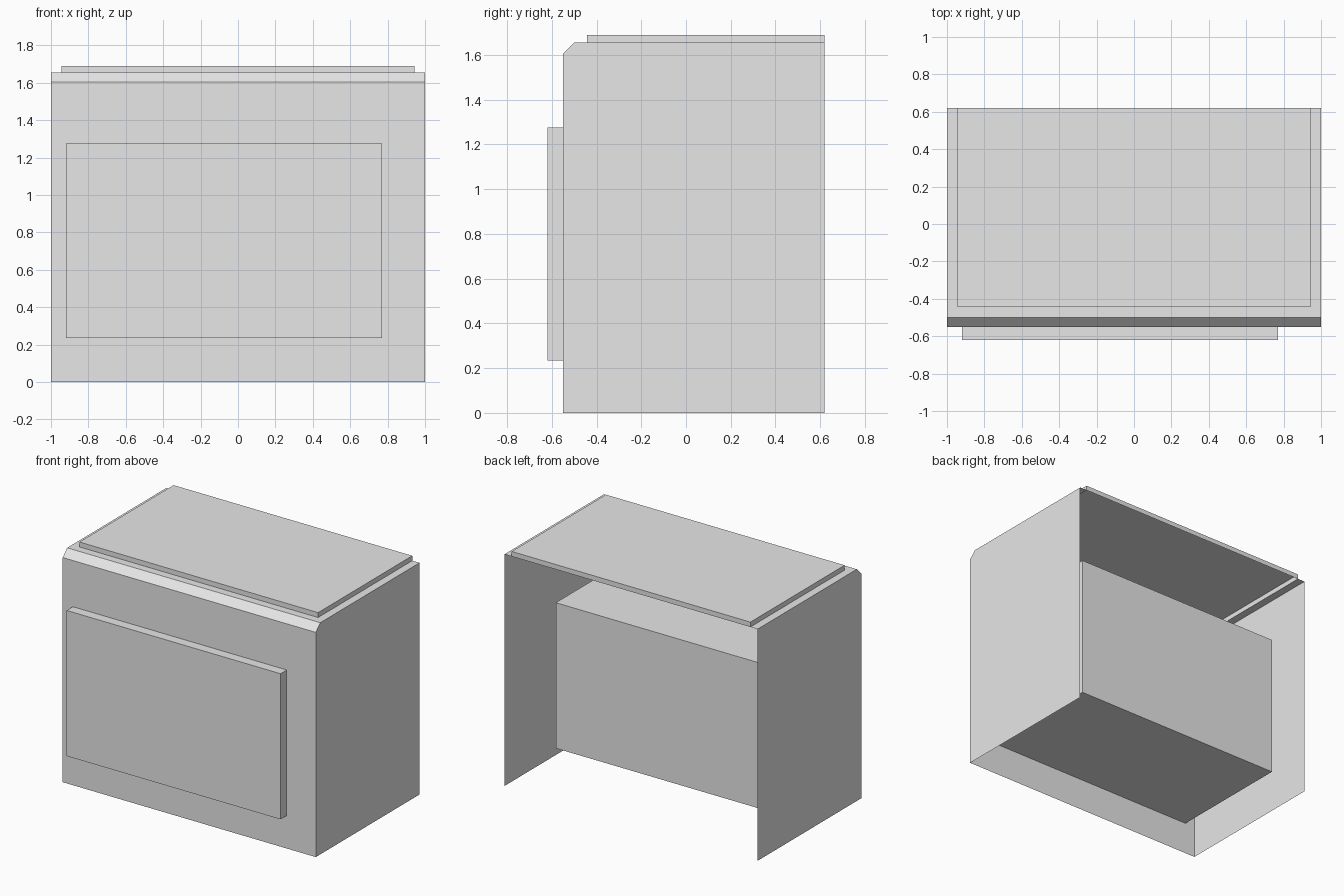
import bpy, bmesh
from mathutils import Vector

cube = bpy.data.objects.get("Cube")
if cube:
    bpy.data.objects.remove(cube, do_unlink=True)

grey = bpy.data.materials.new("light_grey")
grey.use_nodes = True
grey.diffuse_color = (0.8, 0.8, 0.8, 1)
grey.node_tree.nodes["Principled BSDF"].inputs["Base Color"].default_value = (0.8, 0.8, 0.8, 1)


def add_object(name, bm):
    mesh = bpy.data.meshes.new(name)
    bm.to_mesh(mesh)
    bm.free()
    mesh.materials.append(grey)
    obj = bpy.data.objects.new(name, mesh)
    bpy.context.collection.objects.link(obj)
    return obj


def facing(bm, direction):
    return [f for f in bm.faces if f.normal.dot(Vector(direction)) > 0.99]


# Housing: side profile with a chamfered front edge, pulled across the width
profile = [(-0.55, 0), (-0.55, 1.605), (-0.5, 1.655), (0.62, 1.655), (0.62, 0)]
bm = bmesh.new()
side = bm.faces.new([bm.verts.new((-1, y, z)) for y, z in profile])
new = bmesh.ops.extrude_face_region(bm, geom=[side], use_keep_orig=True)["geom"]
bmesh.ops.translate(bm, vec=(2, 0, 0),
                    verts=[v for v in new if isinstance(v, bmesh.types.BMVert)])
bmesh.ops.recalc_face_normals(bm, faces=bm.faces)
bm.normal_update()

# Open back and underside
bmesh.ops.delete(bm, geom=facing(bm, (0, 1, 0)) + facing(bm, (0, 0, -1)), context="FACES")

# Raised hollow lid panel on the top
top = facing(bm, (0, 0, 1))[0]
bmesh.ops.inset_region(bm, faces=[top], thickness=0.057, use_even_offset=True)
raised = bmesh.ops.extrude_discrete_faces(bm, faces=[top])["faces"][0]
bmesh.ops.translate(bm, vec=(0, 0, 0.035), verts=raised.verts)
add_object("housing", bm)

# Box that pierces the front wall and reaches back into the housing
low, high = Vector((-0.92, -0.62, 0.235)), Vector((0.77, 0.37, 1.275))
bm = bmesh.new()
bmesh.ops.create_cube(bm, size=1)
bmesh.ops.scale(bm, vec=high - low, verts=bm.verts)
bmesh.ops.translate(bm, vec=(low + high) / 2, verts=bm.verts)
add_object("front_box", bm)
